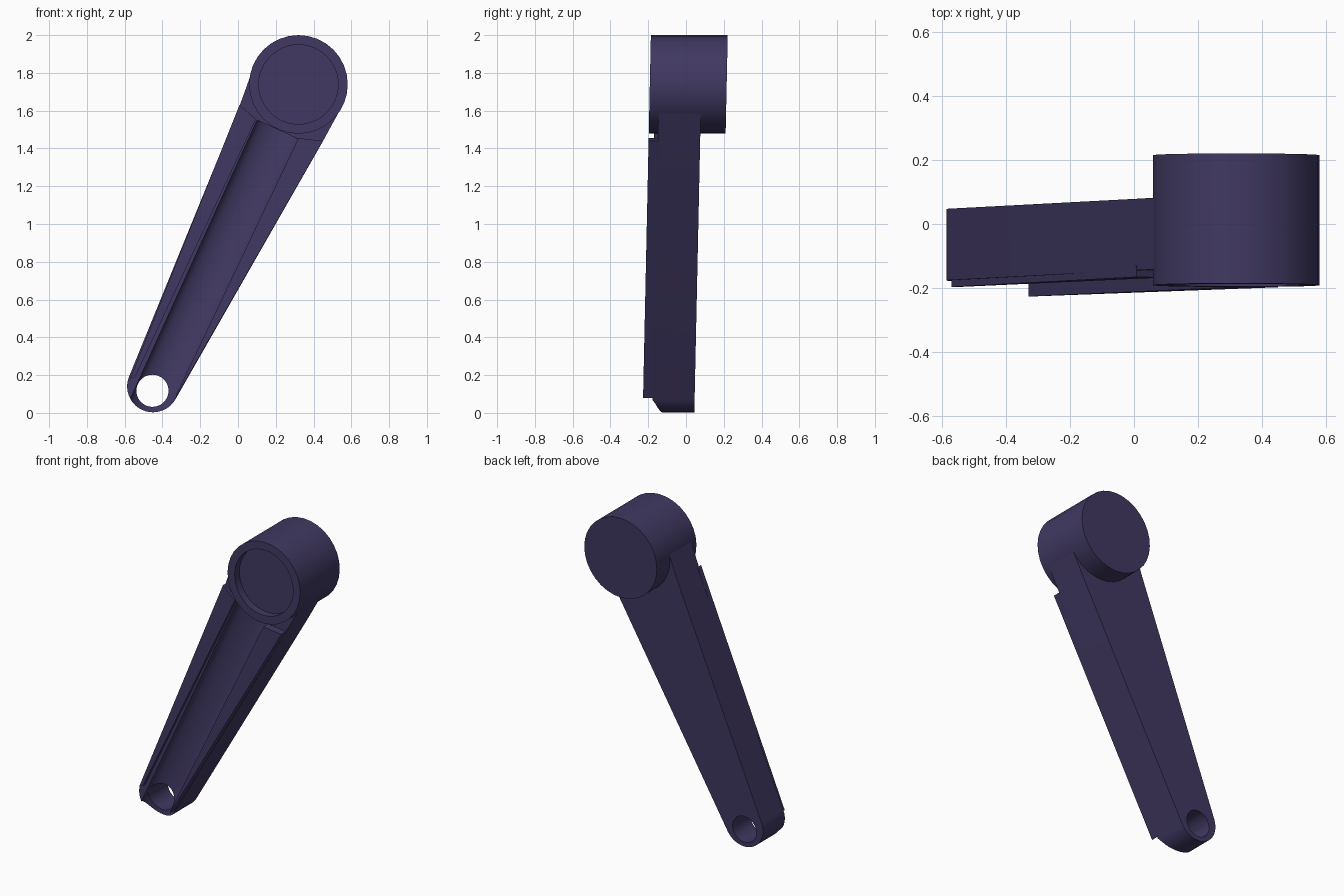
import bpy, bmesh, math
from mathutils import Vector

if "Cube" in bpy.data.objects:
    bpy.data.objects.remove(bpy.data.objects["Cube"])

TILT = 0.0215  # the whole arm leans slightly backwards as it rises

paint = bpy.data.materials.new("dark_violet")
paint.diffuse_color = (0.052, 0.040, 0.122, 1)
paint.use_nodes = True
paint.node_tree.nodes["Principled BSDF"].inputs["Base Color"].default_value = paint.diffuse_color


def loft(name, rings):
    """Closed solid through matching rings of points."""
    bm = bmesh.new()
    loops = [[bm.verts.new((x, y + TILT * z, z)) for x, y, z in r] for r in rings]
    n = len(loops[0])
    for a, b in zip(loops, loops[1:]):
        for i in range(n):
            bm.faces.new((a[i], a[(i + 1) % n], b[(i + 1) % n], b[i]))
    bm.faces.new(loops[0])
    bm.faces.new(loops[-1])
    bmesh.ops.recalc_face_normals(bm, faces=bm.faces)
    me = bpy.data.meshes.new(name)
    bm.to_mesh(me)
    bm.free()
    me.materials.append(paint)
    ob = bpy.data.objects.new(name, me)
    bpy.context.collection.objects.link(ob)
    return ob


def plate(name, outline, y0, y1):
    return loft(name, [[(x, y, z) for x, z in outline] for y in (y0, y1)])


def arc(cx, cz, r, a0, a1, n):
    angles = [math.radians(a0 + (a1 - a0) * i / n) for i in range(n + 1)]
    return [(cx + r * math.cos(a), cz + r * math.sin(a)) for a in angles]


def circle(cx, cz, r, n):
    return arc(cx, cz, r, 0, 360, n)[:-1]


def activate(ob):
    bpy.ops.object.select_all(action='DESELECT')
    ob.select_set(True)
    bpy.context.view_layer.objects.active = ob


def cut(ob, cutter):
    mod = ob.modifiers.new("cut", 'BOOLEAN')
    mod.operation = 'DIFFERENCE'
    mod.solver = 'EXACT'
    mod.object = cutter
    activate(ob)
    bpy.ops.object.modifier_apply(modifier=mod.name)
    bpy.data.objects.remove(cutter)


# arm body: rounded lower end, neck running into the hub
outline = arc(-0.45, 0.14, 0.137, 158, 331, 20)
outline += [(0.445, 1.43), (0.56, 1.64), (0.32, 1.75), (0.075, 1.81), (0.01, 1.63)]
arm = plate("arm", outline, 0.044, -0.180)

# shallow rounded channel along the arm front
axis_a, axis_b = Vector((-0.49, 0, -0.01)), Vector((0.21, 0, 1.50))
side = Vector((0.908, 0, -0.42))
rings = []
for p, w in ((axis_a, 0.108), (axis_b, 0.120)):
    rings.append([p + side * (w * math.cos(t)) + Vector((0, -0.180 + 0.055 * math.sin(t), 0))
                  for t in (2 * math.pi * i / 40 for i in range(40))])
cut(arm, loft("channel_cutter", rings))

# shaft hole through the lower end
cut(arm, plate("hole_cutter", circle(-0.453, 0.117, 0.085, 40), 0.3, -0.4))

# raised rails either side of the channel
left_rail = plate("left_rail", [(-0.572, 0.18), (0.008, 1.63), (0.095, 1.555), (-0.545, 0.19)],
                  -0.165, -0.201)
right_rail = plate("right_rail", [(-0.33, 0.08), (0.45, 1.44), (0.32, 1.455), (-0.325, 0.10)],
                   -0.165, -0.229)

# hub with a recessed face and a small pin hole
hub = plate("hub", circle(0.32, 1.739, 0.261, 32), 0.178, -0.229)
cut(hub, plate("recess_cutter", circle(0.32, 1.739, 0.21, 48), -0.18, -0.4))
cut(hub, plate("pin_cutter", circle(0.262, 1.634, 0.048, 24), -0.12, -0.4))

for ob in (arm, left_rail, right_rail, hub):
    activate(ob)
    bpy.ops.object.shade_smooth_by_angle(angle=math.radians(30))
